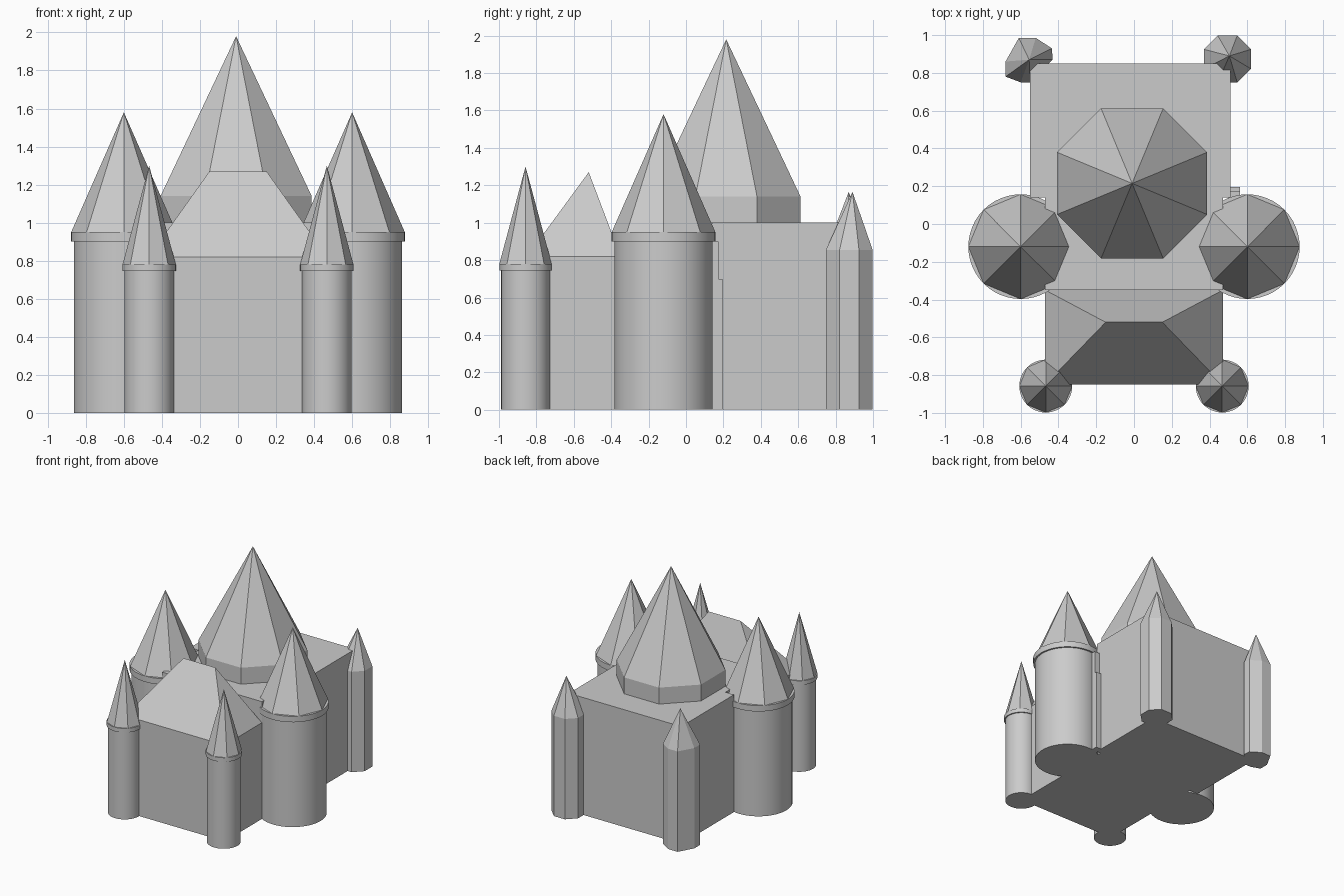
import bpy, bmesh, math

if "Cube" in bpy.data.objects:
    bpy.data.objects.remove(bpy.data.objects["Cube"])


def finish(name, bm, smooth=False):
    bmesh.ops.recalc_face_normals(bm, faces=bm.faces[:])
    me = bpy.data.meshes.new(name)
    bm.to_mesh(me)
    bm.free()
    ob = bpy.data.objects.new(name, me)
    bpy.context.collection.objects.link(ob)
    if smooth:
        bpy.ops.object.select_all(action='DESELECT')
        ob.select_set(True)
        bpy.context.view_layer.objects.active = ob
        bpy.ops.object.shade_smooth_by_angle(angle=math.radians(30))
    return ob


def ngon(cx, cy, r, n, offset=0.0):
    return [(cx + r * math.cos(2 * math.pi * i / n + offset),
             cy + r * math.sin(2 * math.pi * i / n + offset)) for i in range(n)]


def prism(name, outline, z0, z1, apex=None, smooth=False):
    """Extrude an outline from z0 to z1, closed by a flat cap or a pointed top."""
    bm = bmesh.new()
    low = [bm.verts.new((x, y, z0)) for x, y in outline]
    high = [bm.verts.new((x, y, z1)) for x, y in outline] if z1 > z0 else low
    tip = bm.verts.new(apex) if apex else None
    n = len(outline)
    bm.faces.new(low[::-1])
    if not apex:
        bm.faces.new(high)
    for i in range(n):
        j = (i + 1) % n
        if z1 > z0:
            bm.faces.new((low[i], low[j], high[j], high[i]))
        if apex:
            bm.faces.new((high[i], high[j], tip))
    return finish(name, bm, smooth)


def box(name, x0, x1, y0, y1, z0, z1):
    return prism(name, [(x0, y0), (x1, y0), (x1, y1), (x0, y1)], z0, z1)


def round_tower(name, cx, cy, r, rim_r, z_rim, z_eave, z_tip):
    prism(name + "_shaft", ngon(cx, cy, r, 48), 0, z_rim, smooth=True)
    prism(name + "_rim", ngon(cx, cy, rim_r, 48), z_rim, z_eave, smooth=True)
    prism(name + "_roof", ngon(cx, cy, rim_r, 8), z_eave, z_eave, (cx, cy, z_tip))


# Keep: wide rear block and narrower block between the big towers
box("keep_rear", -0.55, 0.51, 0.14, 0.85, 0, 1.0)
box("keep_middle", -0.47, 0.47, -0.35, 0.14, 0, 1.0)

# Octagonal central spire on a low drum
prism("central_spire", ngon(-0.01, 0.215, 0.43, 8, math.pi / 8), 1.0, 1.14,
      (-0.01, 0.215, 1.98))

# Front hall with hipped roof
box("front_hall", -0.47, 0.47, -0.85, -0.35, 0, 0.82)
bm = bmesh.new()
a, b, c, d, e, f = [bm.verts.new(p) for p in (
    (-0.47, -0.85, 0.82), (0.47, -0.85, 0.82), (0.47, -0.35, 0.82),
    (-0.47, -0.35, 0.82), (-0.15, -0.52, 1.27), (0.15, -0.52, 1.27))]
for face in ((a, b, f, e), (b, c, f), (c, d, e, f), (d, a, e), (d, c, b, a)):
    bm.faces.new(face)
finish("front_hall_roof", bm)

# Round towers: big side pair and small front pair
for side, s in (("left", -1), ("right", 1)):
    round_tower("big_tower_" + side, s * 0.6, -0.12, 0.263, 0.277, 0.90, 0.95, 1.58)
    round_tower("front_turret_" + side, s * 0.467, -0.858, 0.13, 0.14, 0.745, 0.78, 1.30)

# Faceted rear turrets
prism("rear_turret_right", ngon(0.495, 0.873, 0.135, 8, math.pi / 8), 0, 0.855,
      (0.505, 0.89, 1.165))
prism("rear_turret_left",
      [(-0.68, 0.86), (-0.61, 0.985), (-0.52, 0.985), (-0.435, 0.93),
       (-0.43, 0.87), (-0.55, 0.75), (-0.60, 0.75), (-0.68, 0.78)],
      0, 0.855, (-0.555, 0.87, 1.165))

# Small stepped buttress behind the right tower
box("buttress_lower", 0.50, 0.56, 0.06, 0.195, 0, 0.70)
box("buttress_upper", 0.50, 0.56, 0.06, 0.175, 0.70, 0.90)
